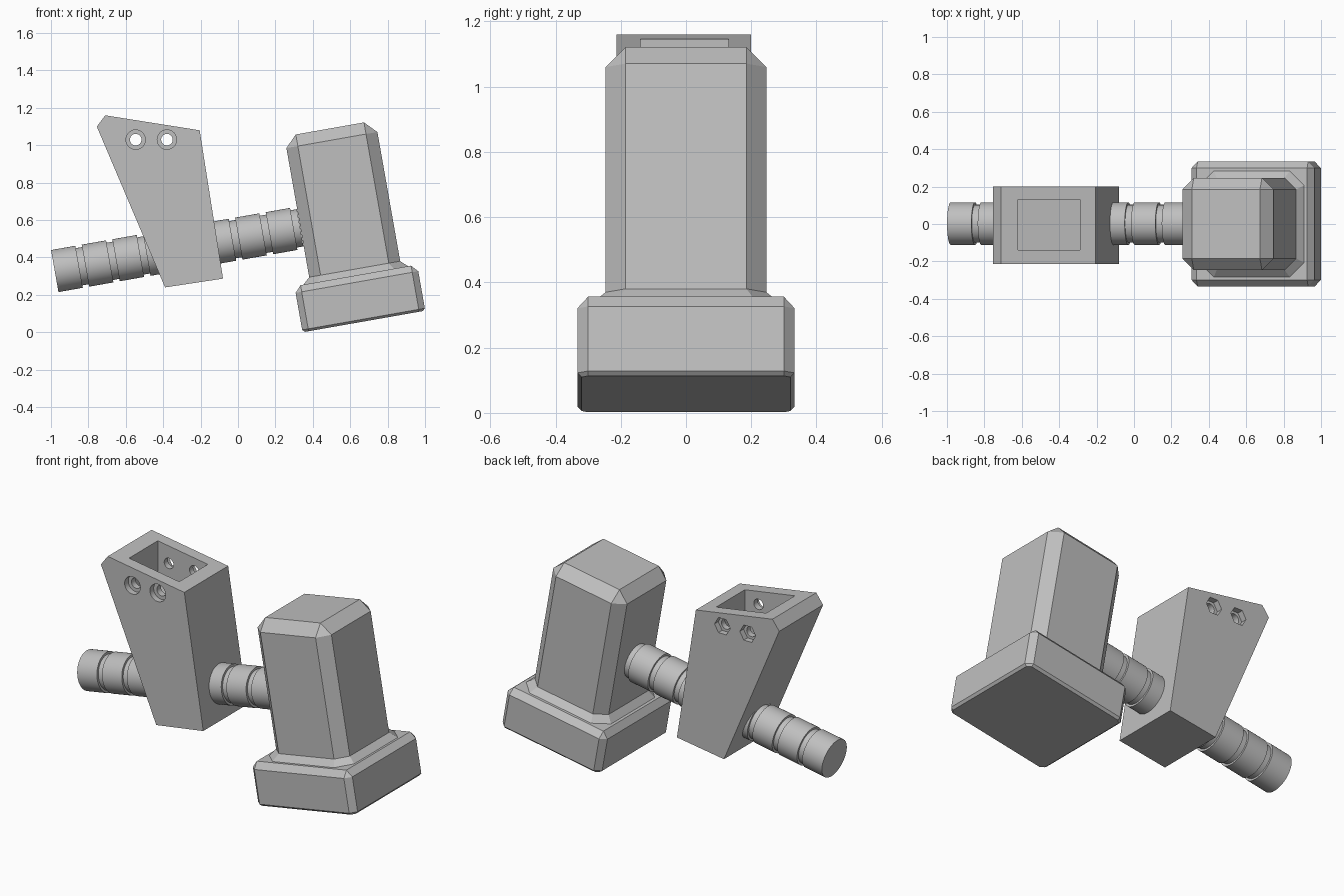
import bpy, bmesh
from math import sin, cos, pi, radians
from mathutils import Matrix

cube = bpy.data.objects.get("Cube")
if cube:
    bpy.data.objects.remove(cube, do_unlink=True)

grey = bpy.data.materials.new("plain grey")
grey.use_nodes = True
COLOUR = (0.52, 0.52, 0.52, 1)
grey.diffuse_color = COLOUR
grey.node_tree.nodes["Principled BSDF"].inputs["Base Color"].default_value = COLOUR

# The hammer leans ten degrees from the ground
TILT = Matrix.Rotation(radians(-10), 4, 'Y')


def loft(name, rings, matrix=Matrix()):
    """Skin a list of equal-length point rings and cap both ends."""
    bm = bmesh.new()
    rows = [[bm.verts.new(p) for p in ring] for ring in rings]
    n = len(rows[0])
    for a, b in zip(rows, rows[1:]):
        for i in range(n):
            j = (i + 1) % n
            bm.faces.new((a[i], a[j], b[j], b[i]))
    bm.faces.new(rows[0])
    bm.faces.new(rows[-1])
    bmesh.ops.remove_doubles(bm, verts=bm.verts, dist=1e-5)
    bmesh.ops.recalc_face_normals(bm, faces=bm.faces)
    bm.transform(matrix)
    mesh = bpy.data.meshes.new(name)
    bm.to_mesh(mesh)
    bm.free()
    mesh.materials.append(grey)
    obj = bpy.data.objects.new(name, mesh)
    bpy.context.collection.objects.link(obj)
    return obj


def prism(name, profile, y0, y1):
    return loft(name, [[(x, y, z) for x, z in profile] for y in (y0, y1)])


def ngon(x, z, r, n):
    return [(x + r * cos(2 * pi * i / n), z + r * sin(2 * pi * i / n)) for i in range(n)]


def select(obj):
    bpy.ops.object.select_all(action='DESELECT')
    obj.select_set(True)
    bpy.context.view_layer.objects.active = obj


def cut(obj, cutter):
    select(obj)
    mod = obj.modifiers.new("cut", 'BOOLEAN')
    mod.operation = 'DIFFERENCE'
    mod.solver = 'EXACT'
    mod.object = cutter
    bpy.ops.object.modifier_apply(modifier=mod.name)
    bpy.data.objects.remove(cutter, do_unlink=True)


def cut_square(half, chamfer, height, centre=0.673):
    """Square ring with chamfered corners."""
    a, b = half, half - chamfer
    pts = [(a, -b), (a, b), (b, a), (-b, a), (-a, b), (-a, -b), (-b, -a), (b, -a)]
    return [(centre + x, y, height) for x, y in pts]


# Head: striking base, sloped skirt and chamfered block
sections = [(0.32, 0.02, -0.06), (0.333, 0.033, -0.047), (0.333, 0.033, 0.154),
            (0.30, 0, 0.19), (0.284, 0.078, 0.19), (0.247, 0.062, 0.224),
            (0.247, 0.062, 0.925), (0.185, 0, 0.988)]
loft("hammer_head", [cut_square(*s) for s in sections], TILT)

# Handle: round bar with evenly spaced grooves
SIDES, PITCH, GRIP, START, AXIS = 48, 0.1665, 0.132, -0.908, 0.4925
OUTER, INNER = 0.114, 0.101
profile = []
for k in range(8):
    u = START + k * PITCH
    profile += [(u, OUTER), (u + GRIP, OUTER), (u + GRIP, INNER), (u + PITCH, INNER)]
handle = loft("handle", [[(u, y, z) for y, z in ngon(0.002, AXIS, r, SIDES)]
                         for u, r in profile], TILT)
select(handle)
bpy.ops.object.shade_smooth_by_angle(angle=radians(30))

# Mounting block: tapered body around the handle
FRONT, BACK = -0.213, 0.2
block = prism("mounting_block", [(-0.755, 1.10), (-0.71, 1.16), (-0.205, 1.08),
                                 (-0.08, 0.287), (-0.39, 0.24)], FRONT, BACK)

# Open socket in the top of the block
cut(block, prism("socket_cutter", [(-0.62, 0.89), (-0.29, 0.838),
                                   (-0.29, 1.3), (-0.62, 1.3)], -0.14, 0.13))

# Bolt holes: round recess in front, hexagonal nut recess behind
for x in (-0.547, -0.38):
    z = 1.03
    cut(block, prism("hole_cutter", ngon(x, z, 0.031, 24), -0.4, 0.4))
    cut(block, prism("bolt_cutter", ngon(x, z, 0.052, 24), -0.4, FRONT + 0.035))
    cut(block, prism("nut_cutter", ngon(x, z, 0.052, 6), BACK - 0.035, 0.4))
select(block)
bpy.ops.object.shade_smooth_by_angle(angle=radians(30))
